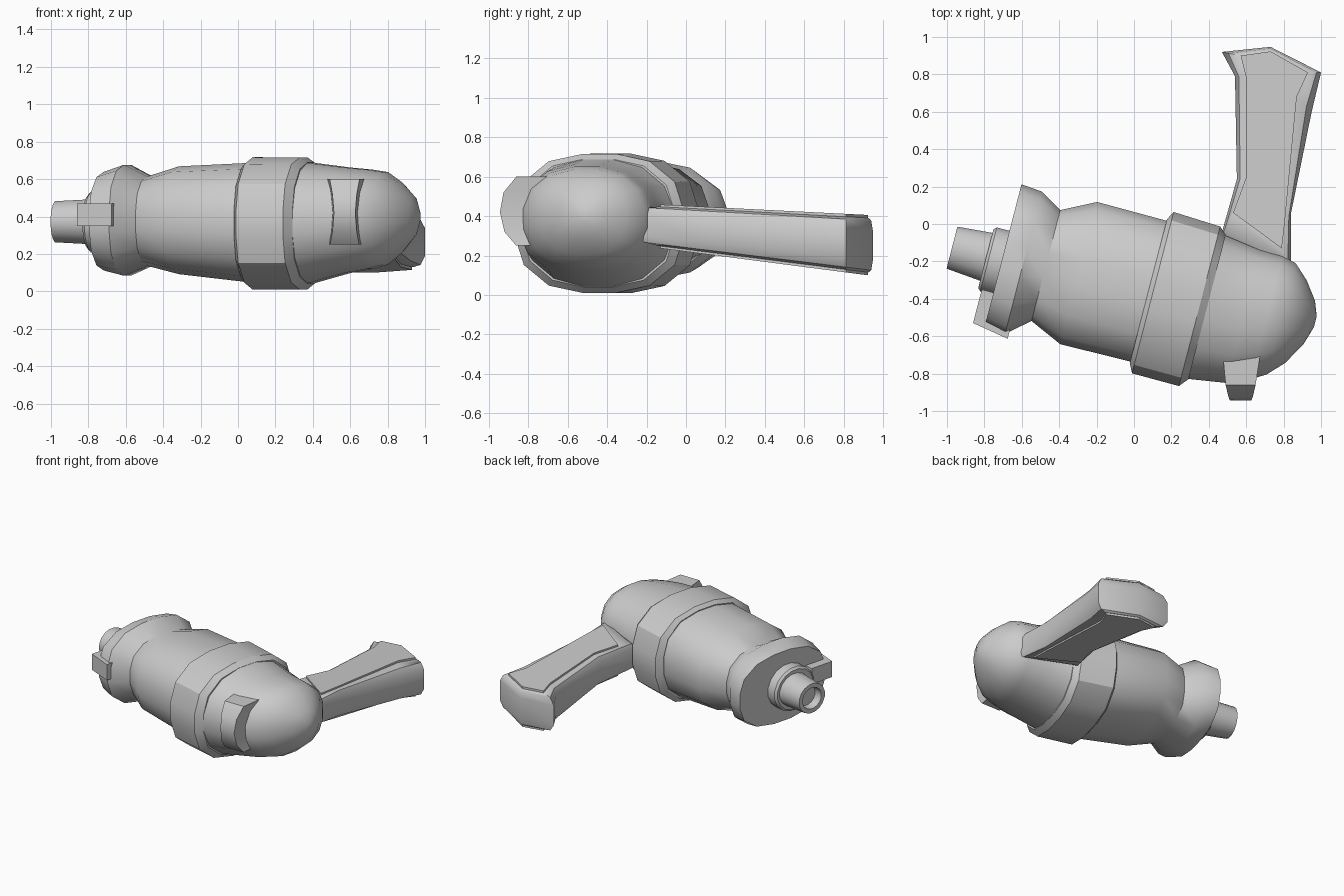
import bpy, bmesh, math
from mathutils import Matrix, Vector

if "Cube" in bpy.data.objects:
    bpy.data.objects.remove(bpy.data.objects["Cube"])

grey = bpy.data.materials.new("plain_grey")
grey.use_nodes = True
GREY = (0.6, 0.6, 0.6, 1)
grey.diffuse_color = GREY
grey.node_tree.nodes["Principled BSDF"].inputs["Base Color"].default_value = GREY

# barrel frame: local x runs along the barrel, towards the rounded head
BARREL = Matrix.Translation((0.1, -0.37, 0)) @ Matrix.Rotation(math.radians(-14.5), 4, 'Z')


def loft(name, rings, matrix=Matrix(), angle=35):
    """Skin a list of equal-length point rings and cap both ends."""
    bm = bmesh.new()
    rows = [[bm.verts.new(matrix @ Vector(p)) for p in ring] for ring in rings]
    n = len(rows[0])
    for a, b in zip(rows, rows[1:]):
        for i in range(n):
            j = (i + 1) % n
            bm.faces.new((a[i], a[j], b[j], b[i]))
    bm.faces.new(rows[0][::-1])
    bm.faces.new(rows[-1])
    bmesh.ops.recalc_face_normals(bm, faces=bm.faces)
    mesh = bpy.data.meshes.new(name)
    bm.to_mesh(mesh)
    bm.free()
    ob = bpy.data.objects.new(name, mesh)
    bpy.context.collection.objects.link(ob)
    mesh.materials.append(grey)
    bpy.ops.object.select_all(action='DESELECT')
    ob.select_set(True)
    bpy.context.view_layer.objects.active = ob
    bpy.ops.object.shade_smooth_by_angle(angle=math.radians(angle))
    return ob


def oval(s, t, rt, z, rz, power=2.6, n=16):
    """Squarish oval cross-section at distance s along the barrel."""
    ring = []
    for i in range(n):
        a = 2 * math.pi * (i + 0.5) / n
        c, d = math.cos(a), math.sin(a)
        k = (abs(c) ** power + abs(d) ** power) ** (-1 / power)
        ring.append((s, t + rt * c * k, z + rz * d * k))
    return ring


def barrel_part(name, rows, power=2.6, angle=35):
    return loft(name, [oval(*r, power) for r in rows], BARREL, angle)


# main barrel with rear flange and waist
barrel_part("rear_flange", [
    (-0.825, 0, 0.39, 0.375, 0.265),
    (-0.71, -0.015, 0.395, 0.38, 0.298),
    (-0.59, 0, 0.308, 0.375, 0.24),
    (-0.41, 0.005, 0.395, 0.38, 0.29),
    (0.05, 0.005, 0.39, 0.365, 0.327)], angle=45)

# raised collar band
barrel_part("collar_band", [
    (-0.025, 0.005, 0.40, 0.365, 0.33),
    (0.0, 0.003, 0.448, 0.363, 0.356),
    (0.26, -0.005, 0.443, 0.363, 0.354),
    (0.30, 0, 0.40, 0.365, 0.325)], angle=28)

# rounded head
barrel_part("head", [
    (0.25, 0, 0.42, 0.365, 0.335),
    (0.30, 0, 0.40, 0.365, 0.325),
    (0.50, 0, 0.37, 0.38, 0.285),
    (0.62, 0.025, 0.345, 0.385, 0.268),
    (0.70, 0.04, 0.31, 0.39, 0.25),
    (0.78, 0.045, 0.23, 0.395, 0.19),
    (0.85, 0.06, 0.12, 0.40, 0.11),
    (0.88, 0.07, 0.03, 0.40, 0.03)], power=2.3, angle=60)

# washer and hollow spout at the rear
barrel_part("washer", [
    (-0.80, -0.045, 0.18, 0.37, 0.165),
    (-0.895, -0.045, 0.18, 0.37, 0.165),
    (-0.91, -0.045, 0.165, 0.37, 0.15)], power=2)
barrel_part("spout", [
    (-0.85, -0.035, 0.14, 0.372, 0.125),
    (-1.10, -0.033, 0.118, 0.372, 0.112),
    (-1.10, -0.033, 0.085, 0.372, 0.08),
    (-1.04, -0.033, 0.08, 0.372, 0.075)], power=2)

# flat tab on the flange
loft("flange_tab", [[(s, -0.21, z), (s, t, z), (s, t, z + 0.12), (s, -0.21, z + 0.12)]
                    for s, t, z in ((-0.89, -0.395, 0.35), (-0.69, -0.43, 0.35))], BARREL)

# curved lug on the front of the head
loft("front_lug", [[(0.575 - w - 0.02, -0.7, z), (0.57 - w, y, z),
                    (0.57 + w, y, z), (0.575 + w + 0.02, -0.7, z)]
                   for z, y, w in ((0.25, -0.86, 0.078), (0.32, -0.92, 0.065),
                                   (0.42, -0.943, 0.057), (0.52, -0.925, 0.065),
                                   (0.60, -0.86, 0.08))])

# handle: wide outline in the middle, narrower outline towards both faces
OUTER = [(0.47, 0.92), (0.73, 0.947), (1.0, 0.81), (0.95, 0.6), (0.84, 0.06),
         (0.84, -0.25), (0.46, -0.08), (0.55, 0.24), (0.54, 0.79)]
INNER = [(0.57, 0.9), (0.73, 0.923), (0.93, 0.81), (0.87, 0.68), (0.805, 0.0),
         (0.79, -0.13), (0.53, 0.06), (0.60, 0.25), (0.60, 0.78)]


def sheet(outline, level):
    """Outline at a level from -1 (underside) to 1 (top) of the tapering handle."""
    return [(x, y, 0.345 - 0.09 * (y + 0.1) + level * (0.112 + 0.04 * (y + 0.1)))
            for x, y in outline]


def mix(f):
    return [(a + (c - a) * f, b + (d - b) * f) for (a, b), (c, d) in zip(OUTER, INNER)]


loft("handle", [sheet(mix(f), k) for f, k in (
    (0.9, -0.9), (0.35, -0.82), (0, -0.5), (0, 0.5), (0.35, 0.82), (0.9, 0.9))], angle=40)

# raised panels on the top and underside of the handle
for name, side in (("handle_top_panel", 1), ("handle_under_panel", -1)):
    loft(name, [sheet(INNER, side * 0.8), sheet(INNER, side)], angle=25)
